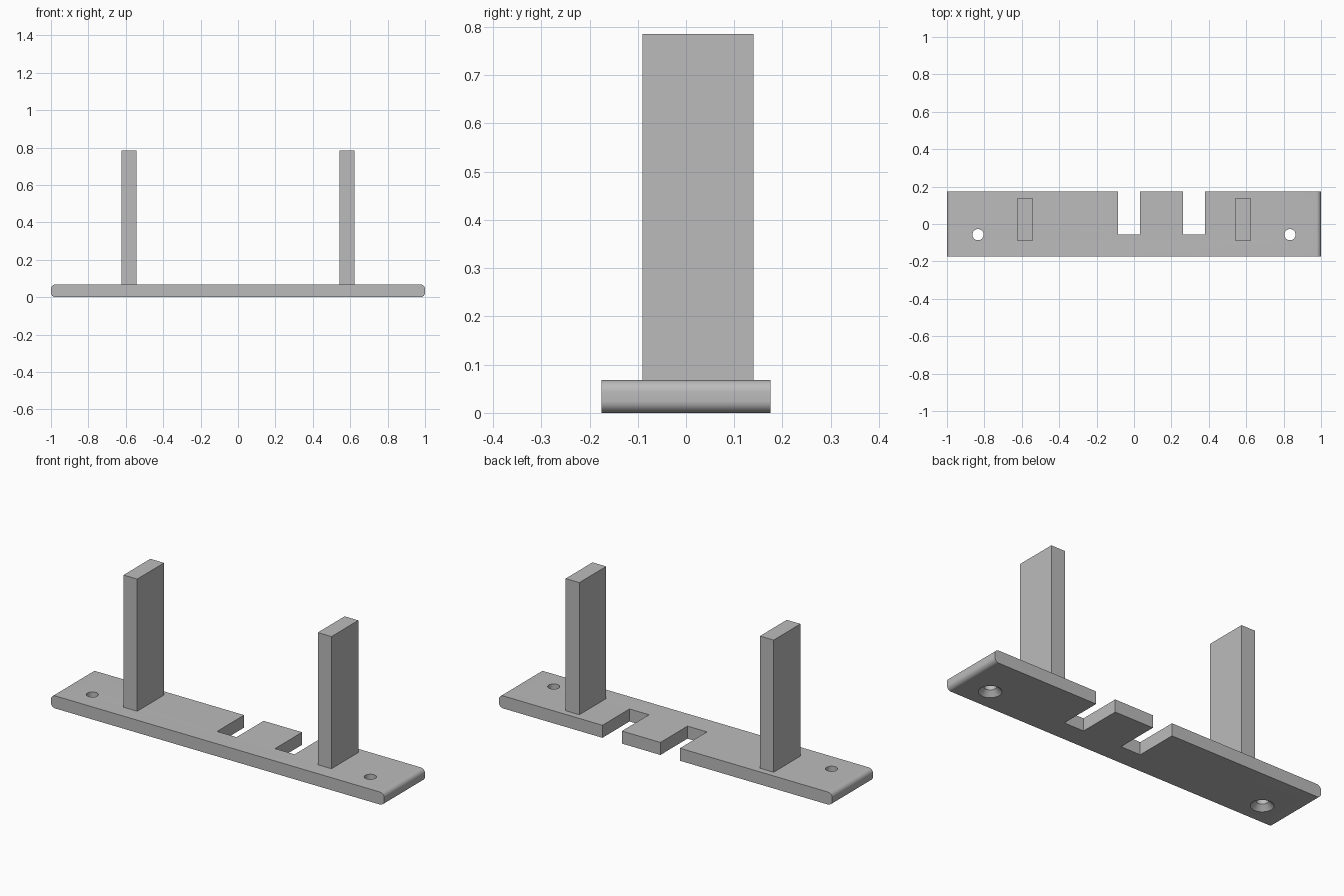
import bpy, bmesh, math

if "Cube" in bpy.data.objects:
    bpy.data.objects.remove(bpy.data.objects["Cube"])

TOP = 0.068       # plate thickness
HALF_Y = 0.175

grey = bpy.data.materials.new("light grey")
grey.diffuse_color = (0.5, 0.5, 0.5, 1)
grey.use_nodes = True
grey.node_tree.nodes["Principled BSDF"].inputs["Base Color"].default_value = grey.diffuse_color


def add_object(name, bm):
    bmesh.ops.recalc_face_normals(bm, faces=bm.faces)
    mesh = bpy.data.meshes.new(name)
    bm.to_mesh(mesh)
    bm.free()
    mesh.materials.append(grey)
    obj = bpy.data.objects.new(name, mesh)
    bpy.context.collection.objects.link(obj)
    return obj


def box(name, x0, x1, y0, y1, z0, z1):
    bm = bmesh.new()
    bmesh.ops.create_cube(bm, size=1)
    for v in bm.verts:
        v.co.x = x1 if v.co.x > 0 else x0
        v.co.y = y1 if v.co.y > 0 else y0
        v.co.z = z1 if v.co.z > 0 else z0
    return add_object(name, bm)


def countersunk_cutter(name, x, y):
    # Stacked rings: wide cone at the underside, straight hole above
    bm = bmesh.new()
    rings, n = [], 32
    for r, z in ((0.057, -0.001), (0.03, 0.027), (0.03, TOP + 0.02)):
        rings.append([bm.verts.new((x + r * math.cos(2 * math.pi * i / n),
                                    y + r * math.sin(2 * math.pi * i / n), z))
                      for i in range(n)])
    for a, b in zip(rings, rings[1:]):
        for i in range(n):
            j = (i + 1) % n
            bm.faces.new((a[i], a[j], b[j], b[i]))
    bm.faces.new(rings[0])
    bm.faces.new(rings[-1])
    return add_object(name, bm)


# Base plate: front profile with rounded corners, extruded front to back
R, STEPS = 0.025, 8
bm = bmesh.new()
profile = []
for k, (cx, cz) in enumerate(((1 - R, TOP - R), (-1 + R, TOP - R),
                              (-1 + R, R), (1 - R, R))):
    for s in range(STEPS + 1):
        a = math.pi / 2 * (k + s / STEPS)
        profile.append(bm.verts.new((cx + R * math.cos(a), -HALF_Y,
                                     cz + R * math.sin(a))))
face = bm.faces.new(profile)
ext = bmesh.ops.extrude_face_region(bm, geom=[face])
for v in ext["geom"]:
    if isinstance(v, bmesh.types.BMVert):
        v.co.y = HALF_Y
plate = add_object("base_plate", bm)

# Cut two back notches and two countersunk screw holes
cutters = [box("notch_cutter", x, x + 0.117, -0.057, 0.3, -0.1, 0.2)
           for x in (-0.086, 0.262)]
cutters += [countersunk_cutter("screw_hole_cutter", s * 0.834, -0.057)
            for s in (-1, 1)]
bpy.context.view_layer.objects.active = plate
for c in cutters:
    mod = plate.modifiers.new("cut", 'BOOLEAN')
    mod.operation = 'DIFFERENCE'
    mod.solver = 'EXACT'
    mod.object = c
    bpy.ops.object.modifier_apply(modifier=mod.name)
    bpy.data.objects.remove(c)

# Uprights standing on the plate
for side, name in ((-1, "left_upright"), (1, "right_upright")):
    xs = sorted((side * 0.542, side * 0.624))
    box(name, xs[0], xs[1], -0.09, 0.14, TOP - 0.005, 0.785)

# Smooth the rounded ends and holes, keep edges sharp
bpy.ops.object.select_all(action='DESELECT')
plate.select_set(True)
bpy.context.view_layer.objects.active = plate
bpy.ops.object.shade_smooth_by_angle(angle=math.radians(30))
